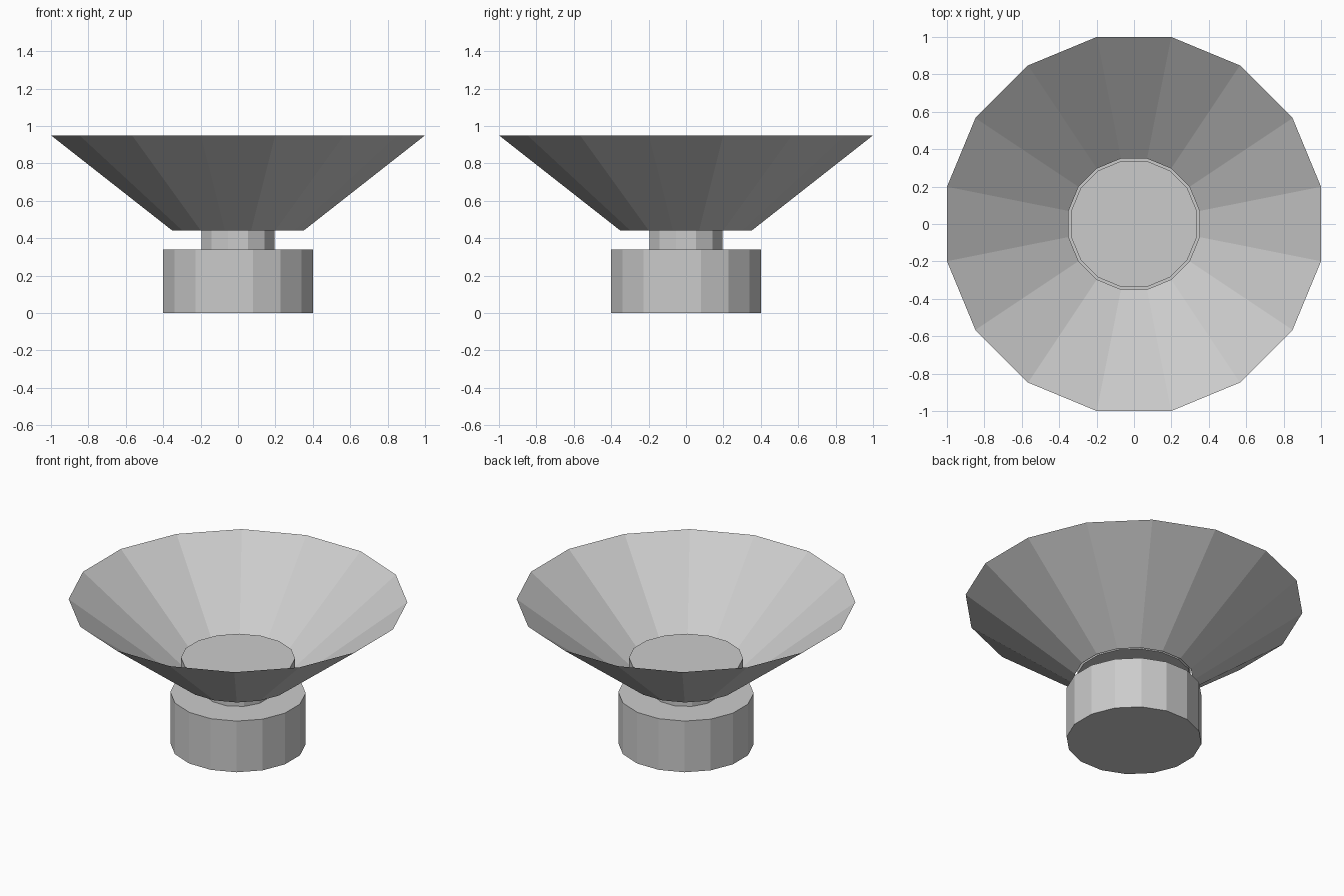
import bpy
import bmesh
import math
from mathutils import Matrix

default = bpy.data.objects.get("Cube")
if default:
    bpy.data.objects.remove(default, do_unlink=True)

# Plain grey for every part
grey = bpy.data.materials.new("light_grey")
grey.use_nodes = True
colour = (0.6, 0.6, 0.6, 1)
grey.diffuse_color = colour
grey.node_tree.nodes["Principled BSDF"].inputs["Base Color"].default_value = colour


def add_frustum(name, sides, low, high, bottom, top, capped=True):
    """Faceted frustum; low and high are distances to the flat sides."""
    scale = 1 / math.cos(math.pi / sides)
    turn = Matrix.Rotation(math.pi / sides, 4, "Z")
    lift = Matrix.Translation((0, 0, (bottom + top) / 2))
    bm = bmesh.new()
    bmesh.ops.create_cone(bm, cap_ends=capped, segments=sides,
                          radius1=low * scale, radius2=high * scale,
                          depth=top - bottom, matrix=lift @ turn)
    mesh = bpy.data.meshes.new(name)
    bm.to_mesh(mesh)
    bm.free()
    mesh.materials.append(grey)
    obj = bpy.data.objects.new(name, mesh)
    bpy.context.collection.objects.link(obj)
    return obj


# Base, neck and the thick disc resting in the bowl
add_frustum("base", 16, 0.4, 0.4, 0, 0.34)
add_frustum("neck", 12, 0.195, 0.195, 0.34, 0.44)
add_frustum("inner_disc", 16, 0.337, 0.337, 0.44, 0.57)

# Open flared shell, leaving a narrow gap around the disc
add_frustum("flared_bowl", 16, 0.35, 1, 0.44, 0.95, capped=False)
